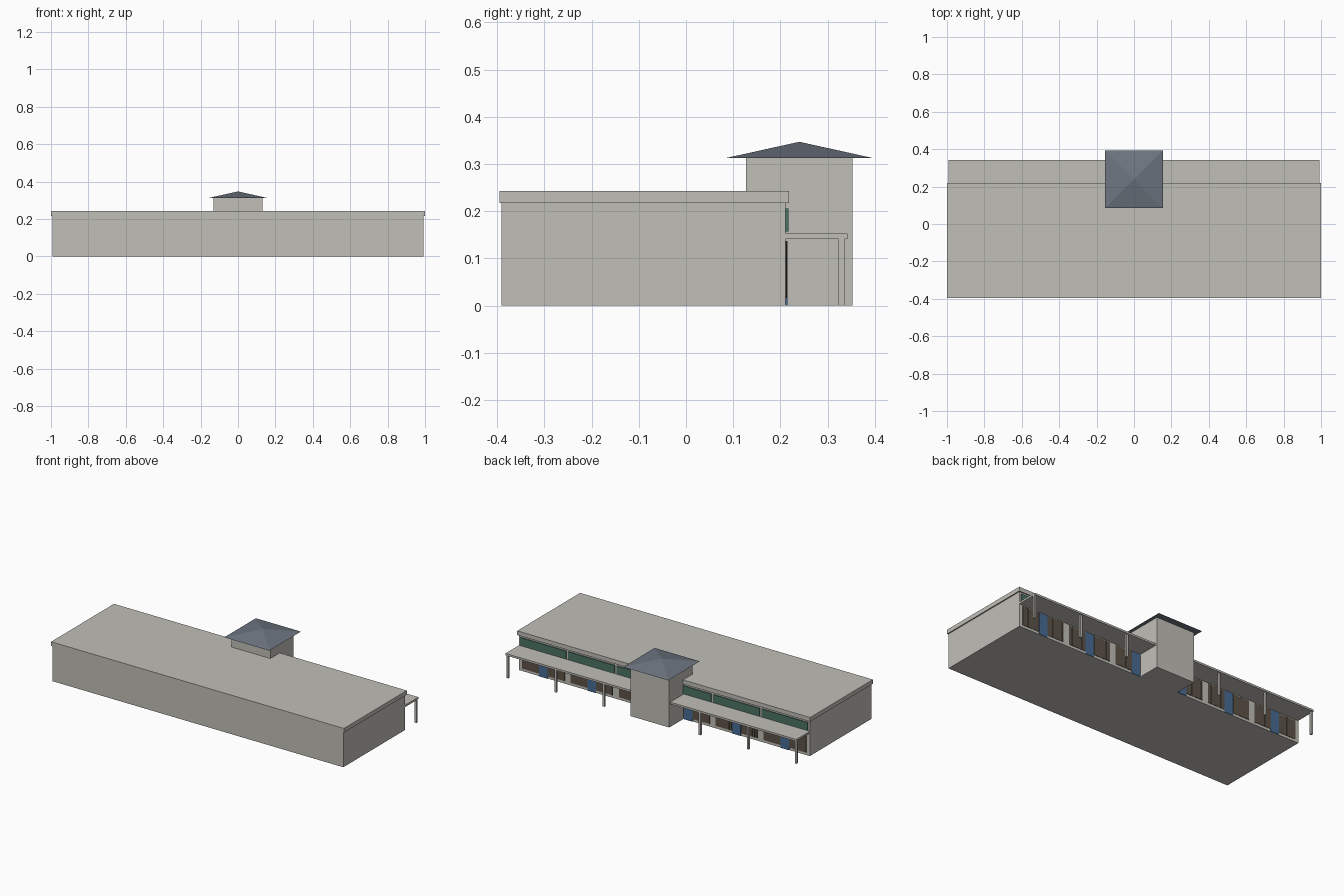
import bpy
import bmesh

cube = bpy.data.objects.get("Cube")
if cube:
    bpy.data.objects.remove(cube, do_unlink=True)


def material(name, rgb):
    m = bpy.data.materials.new(name)
    m.use_nodes = True
    color = (*rgb, 1)
    m.diffuse_color = color
    m.node_tree.nodes["Principled BSDF"].inputs["Base Color"].default_value = color
    return m


stone = material("pale_stone", (0.53, 0.52, 0.475))
slate = material("slate_blue", (0.155, 0.18, 0.22))
glass = material("green_glass", (0.07, 0.175, 0.13))
blue = material("blue_door", (0.065, 0.15, 0.30))
brown = material("brown_panel", (0.11, 0.088, 0.066))


def add_object(name, bm, mat):
    bmesh.ops.recalc_face_normals(bm, faces=bm.faces)
    mesh = bpy.data.meshes.new(name)
    bm.to_mesh(mesh)
    bm.free()
    mesh.materials.append(mat)
    obj = bpy.data.objects.new(name, mesh)
    bpy.context.collection.objects.link(obj)
    return obj


def boxes(name, mat, spans):
    """One object from boxes given as ((x0, x1), (y0, y1), (z0, z1))."""
    bm = bmesh.new()
    for span in spans:
        verts = bmesh.ops.create_cube(bm, size=1)["verts"]
        for v in verts:
            v.co = [(a + b) / 2 + c * (b - a) for c, (a, b) in zip(v.co, span)]
    return add_object(name, bm, mat)


def around(center, width):
    return (center - width / 2, center + width / 2)


HALF = 0.993          # half length of the building
BACK = 0.211          # rear wall plane
BAY = 0.33
bay_centers = [(i - 2.5) * BAY for i in range(6)]

# Main block and overhanging flat roof
boxes("main_block", stone, [((-HALF, HALF), (-0.391, BACK), (0, 0.217))])
boxes("flat_roof", stone, [((-1, 1), (-0.395, 0.218), (0.217, 0.243))])

# Entrance tower at the back with its pyramid roof
boxes("tower", stone, [((-0.132, 0.132), (0.127, 0.352), (0, 0.313))])
bm = bmesh.new()
eaves = [bm.verts.new((0.154 * sx, 0.24 + 0.154 * sy, 0.313))
         for sx, sy in ((-1, -1), (1, -1), (1, 1), (-1, 1))]
apex = bm.verts.new((0, 0.24, 0.347))
bm.faces.new(eaves)
for i in range(4):
    bm.faces.new((eaves[i], eaves[(i + 1) % 4], apex))
add_object("tower_roof", bm, slate)

# Rear canopy on posts
boxes("canopy", stone, [((-HALF, HALF), (BACK, 0.342), (0.141, 0.153))])
boxes("canopy_posts", stone,
      [(around(i * 0.3285, 0.013), (0.323, 0.336), (0, 0.141))
       for i in range(-3, 4) if i != 0])

# High windows above the canopy
boxes("high_windows", glass,
      [(around(x, 0.315), (BACK, 0.217), (0.157, 0.206)) for x in bay_centers])

# Doors and brown panels below the canopy
boxes("doors", blue,
      [(around(x, 0.058), (BACK, 0.2145), (0, 0.137)) for x in bay_centers])
panel_offset, panel_width = 0.087, 0.116
panels, battens = [], []
for x in bay_centers:
    for side in (-1, 1):
        c = x + side * panel_offset
        panels.append((around(c, panel_width), (BACK, 0.213), (0.016, 0.134)))
        for k in range(-3, 4):
            battens.append((around(c + k * 0.017, 0.006),
                            (BACK, 0.2138), (0.016, 0.137)))
boxes("wall_panels", brown, panels)
boxes("panel_battens", brown, battens)
